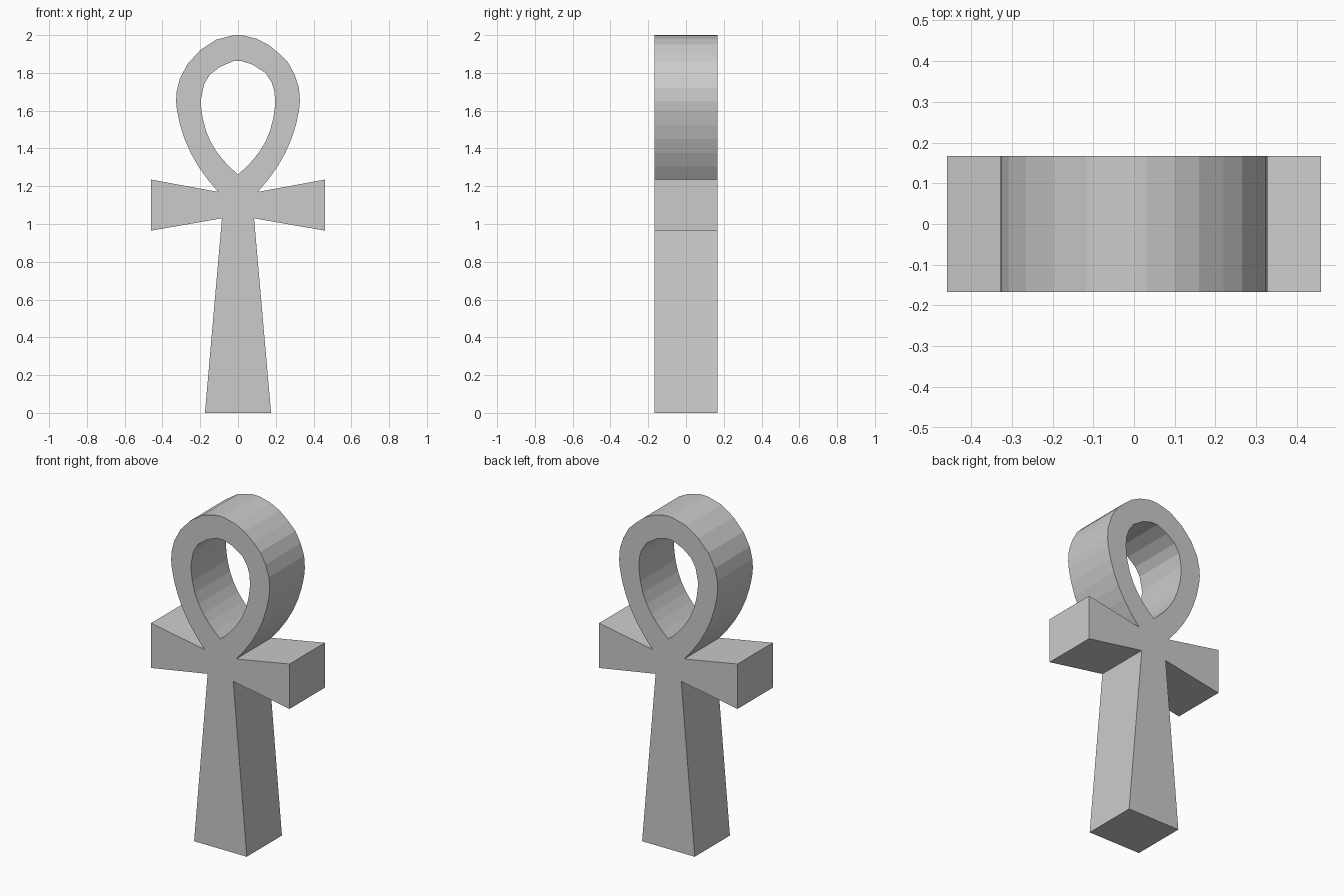
import bpy
import bmesh
from mathutils import Vector

cube = bpy.data.objects.get("Cube")
if cube:
    bpy.data.objects.remove(cube)

DEPTH = 0.334


def mirrored(points):
    """Same points on the other side, walked in reverse order."""
    return [(-x, z) for x, z in reversed(points)]


def extruded_outline(name, loops, depth, material):
    """Fill closed outlines in the xz plane (inner ones become holes) and extrude along y."""
    bm = bmesh.new()
    edges = []
    for loop in loops:
        verts = [bm.verts.new((x, -depth / 2, z)) for x, z in loop]
        edges += [bm.edges.new((a, b)) for a, b in zip(verts, verts[1:] + verts[:1])]
    bmesh.ops.triangle_fill(bm, edges=edges, use_beauty=True, normal=(0, -1, 0))
    result = bmesh.ops.extrude_face_region(bm, geom=bm.faces[:], use_keep_orig=True)
    moved = [v for v in result["geom"] if isinstance(v, bmesh.types.BMVert)]
    bmesh.ops.translate(bm, verts=moved, vec=Vector((0, depth, 0)))
    bmesh.ops.recalc_face_normals(bm, faces=bm.faces[:])
    mesh = bpy.data.meshes.new(name)
    bm.to_mesh(mesh)
    bm.free()
    mesh.materials.append(material)
    obj = bpy.data.objects.new(name, mesh)
    bpy.context.collection.objects.link(obj)
    return obj


# Single plain grey
grey = bpy.data.materials.new("plain grey")
grey.use_nodes = True
colour = (0.6, 0.6, 0.6, 1)
grey.diffuse_color = colour
grey.node_tree.nodes["Principled BSDF"].inputs["Base Color"].default_value = colour

# Flared shaft, flared arm and lower loop, shared by both sides
side = [(0.175, 0), (0.085, 1.03), (0.46, 0.965), (0.46, 1.235), (0.105, 1.17),
        (0.16, 1.235), (0.21, 1.305), (0.25, 1.375), (0.283, 1.45), (0.307, 1.525),
        (0.323, 1.60), (0.328, 1.65)]
# Crown of the loop, with slightly uneven facets
crown = [(0.323, 1.72), (0.3, 1.79), (0.265, 1.855), (0.22, 1.9), (0.16, 1.95),
         (0.1, 1.98), (0.03, 1.998), (0, 2), (-0.03, 1.998), (-0.117, 1.975),
         (-0.2, 1.92), (-0.265, 1.85), (-0.308, 1.77), (-0.325, 1.7)]
outline = side + crown + mirrored(side)

# Teardrop opening
drop_side = [(0.04, 1.298), (0.08, 1.34), (0.115, 1.385), (0.145, 1.435),
             (0.17, 1.495), (0.187, 1.56), (0.195, 1.62), (0.196, 1.66)]
drop_top = [(0.192, 1.705), (0.178, 1.75), (0.145, 1.8), (0.075, 1.845), (0.02, 1.862),
            (-0.025, 1.862), (-0.095, 1.832), (-0.15, 1.79), (-0.18, 1.74)]
opening = [(0, 1.262)] + drop_side + drop_top + mirrored(drop_side)

extruded_outline("looped_cross_body", [outline, opening], DEPTH, grey)
